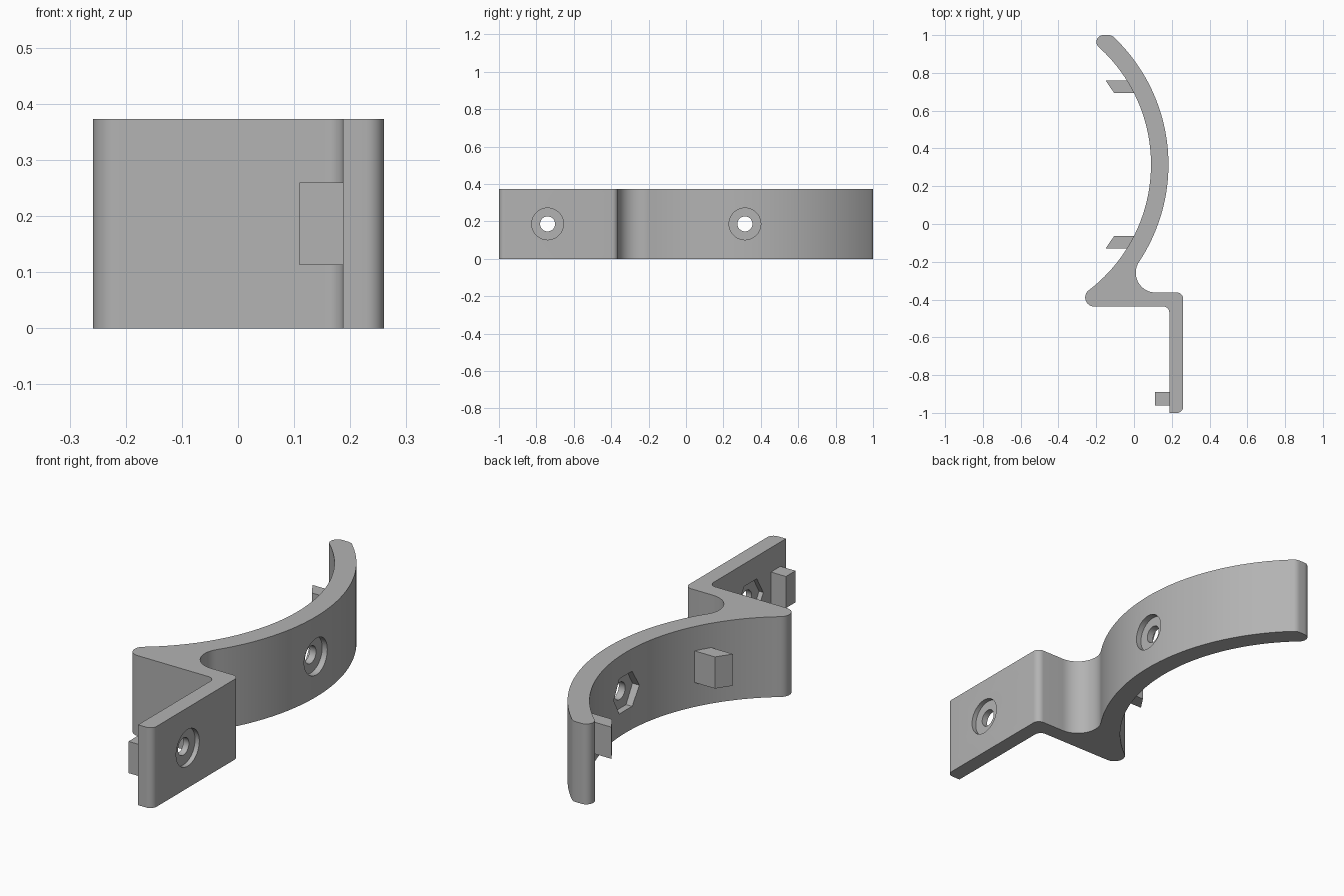
import bpy
import bmesh
from math import cos, sin, radians, pi
from mathutils import Matrix, Vector

if "Cube" in bpy.data.objects:
    bpy.data.objects.remove(bpy.data.objects["Cube"])

HEIGHT = 0.373
MID = HEIGHT / 2
RING = (-0.7475, 0.315)          # centre of the curved arm
INNER, OUTER = 0.8375, 0.93

grey = bpy.data.materials.new("plain grey")
grey.use_nodes = True
colour = (0.45, 0.45, 0.45, 1)
grey.diffuse_color = colour
grey.node_tree.nodes["Principled BSDF"].inputs["Base Color"].default_value = colour


def arc(centre, radius, start, end, steps=8):
    angles = [radians(start + (end - start) * i / steps) for i in range(steps + 1)]
    return [(centre[0] + radius * cos(a), centre[1] + radius * sin(a)) for a in angles]


def make_object(name, bm):
    bmesh.ops.recalc_face_normals(bm, faces=bm.faces)
    mesh = bpy.data.meshes.new(name)
    bm.to_mesh(mesh)
    bm.free()
    mesh.materials.append(grey)
    obj = bpy.data.objects.new(name, mesh)
    bpy.context.collection.objects.link(obj)
    return obj


def extrude_outline(name, outline, z0, z1):
    points = []
    for p in outline:
        if not points or (Vector(p) - Vector(points[-1])).length > 0.004:
            points.append(p)
    bm = bmesh.new()
    face = bm.faces.new([bm.verts.new((x, y, z0)) for x, y in points])
    top = bmesh.ops.extrude_face_region(bm, geom=[face])["geom"]
    bmesh.ops.translate(bm, vec=(0, 0, z1 - z0),
                        verts=[v for v in top if isinstance(v, bmesh.types.BMVert)])
    return make_object(name, bm)


def cut_bore(target, y, radius, x0, x1, sides=48):
    # Prism along x, subtracted from the target
    bm = bmesh.new()
    place = (Matrix.Translation(((x0 + x1) / 2, y, MID))
             @ Matrix.Rotation(pi / 2, 4, "Y") @ Matrix.Rotation(pi / 2, 4, "Z"))
    bmesh.ops.create_cone(bm, cap_ends=True, segments=sides, radius1=radius,
                          radius2=radius, depth=x1 - x0, matrix=place)
    if sides == 6:
        # Turn the hexagon so that its flats lie at top and bottom
        first = max(bm.verts, key=lambda v: v.co.z).co
        if abs(first.y - y) < 0.001:
            bmesh.ops.rotate(bm, verts=bm.verts, cent=(0, y, MID),
                             matrix=Matrix.Rotation(pi / 6, 3, "X"))
    cutter = make_object("bore_cutter", bm)
    cutter.hide_render = True
    mod = target.modifiers.new("bore", "BOOLEAN")
    mod.operation = "DIFFERENCE"
    mod.solver = "EXACT"
    mod.object = cutter
    bpy.context.view_layer.objects.active = target
    bpy.ops.object.modifier_apply(modifier=mod.name)
    bpy.data.objects.remove(cutter)


# Bracket outline: mounting plate, step, curved arm and pointed lip
outline = [(0.187, -1.0)]
outline += arc((0.228, -0.968), 0.032, 270, 360)
outline += arc((0.228, -0.395), 0.032, 0, 90)
outline += arc((0.1145, -0.258), 0.105, 270, 146.4, 20)
outline += arc(RING, OUTER, -33.6, 46.4, 48)
outline += arc((-0.134, 0.96), 0.04, 46.4, 90, 5)
outline += arc((-0.163, 0.964), 0.036, 90, 228, 12)
outline += arc(RING, INNER, 48, -52.66, 56)
outline += arc((-0.2105, -0.389), 0.048, 127.3, 270, 12)
outline += arc((0.155, -0.469), 0.032, 90, 0)
bracket = extrude_outline("bracket", outline, 0, HEIGHT)

# Screw holes: through bore, round counterbore outside, hexagonal nut pocket inside
for y, inside, outside, depth in ((0.315, 0.09, 0.1825, 0.03), (-0.74, 0.187, 0.26, 0.022)):
    cut_bore(bracket, y, 0.04, inside - 0.1, outside + 0.1)
    cut_bore(bracket, y, 0.085, outside - depth, outside + 0.1)
    cut_bore(bracket, y, 0.094, inside - 0.1, inside + depth, 6)

bpy.ops.object.select_all(action="DESELECT")
bracket.select_set(True)
bpy.context.view_layer.objects.active = bracket
bpy.ops.object.shade_smooth_by_angle(angle=radians(30))

# Slanted locating tabs, mirrored about the middle of the arm
for name, side in (("rear_tab", 1), ("front_tab", -1)):
    tab = [(-0.15, 0.445), (-0.105, 0.378), (0.02, 0.378), (0.0, 0.445)]
    extrude_outline(name, [(x, RING[1] + side * y) for x, y in tab], 0.113, 0.26)

# Square lug on the inside of the mounting plate
extrude_outline("plate_lug", [(0.11, -0.96), (0.19, -0.96), (0.19, -0.89), (0.11, -0.89)],
                0.113, 0.26)
